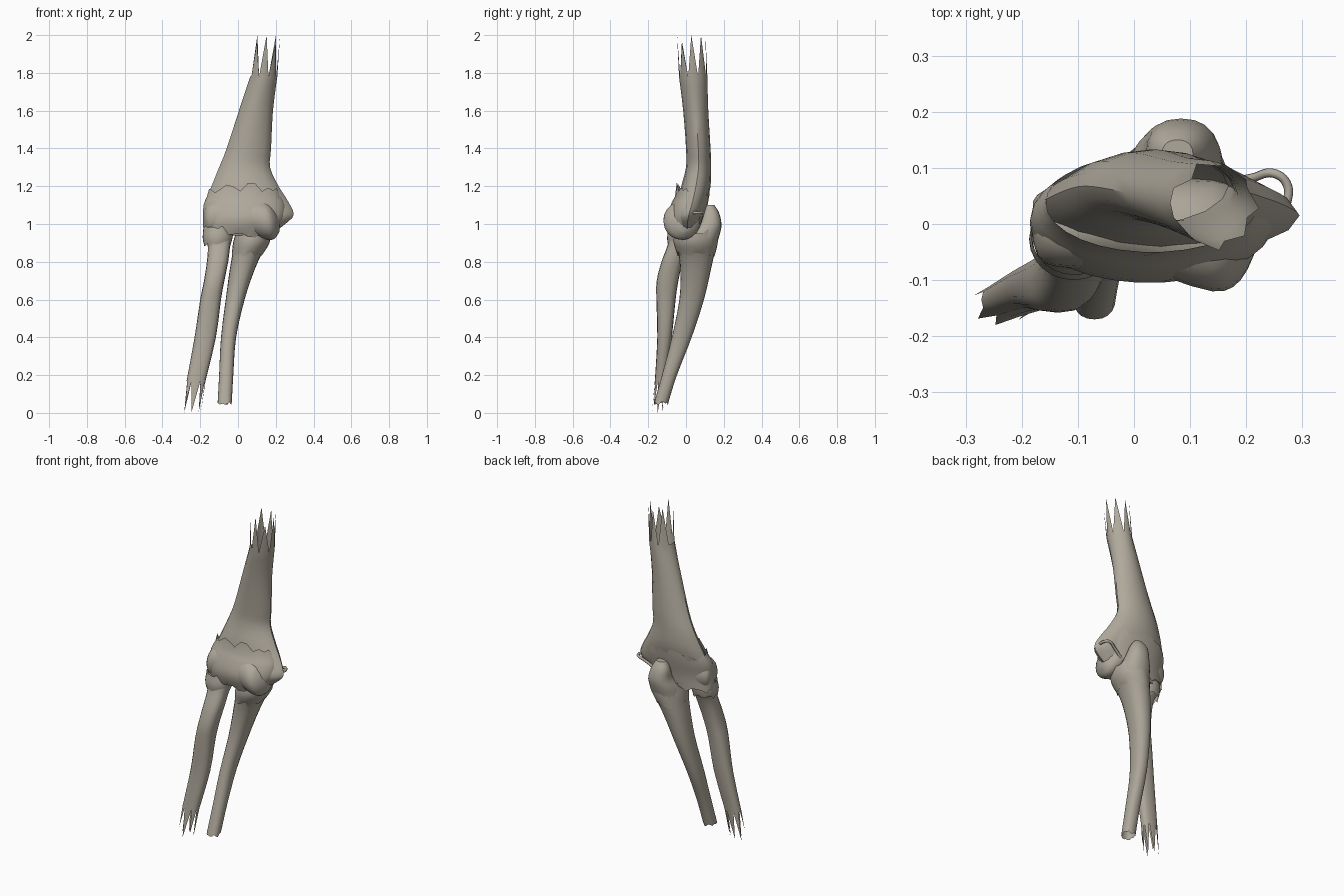
import bpy, bmesh, math, random
from mathutils import Vector

random.seed(4)
if "Cube" in bpy.data.objects:
    bpy.data.objects.remove(bpy.data.objects["Cube"], do_unlink=True)

bone = bpy.data.materials.new("bone grey")
bone.use_nodes = True
colour = (0.43, 0.395, 0.33, 1)
bone.diffuse_color = colour
bone.node_tree.nodes["Principled BSDF"].inputs["Base Color"].default_value = colour


def smooth_rings(rings, steps=3):
    """Fill in rings between the given ones along a smooth spline."""
    result = []
    last = len(rings) - 1
    for i in range(last):
        a, b = rings[max(i - 1, 0)], rings[i]
        c, d = rings[i + 1], rings[min(i + 2, last)]
        for s in range(steps):
            t = s / steps
            ring = []
            for j in range(len(b)):
                m, n = (c[j] - a[j]) / 2, (d[j] - b[j]) / 2
                k = c[j] - b[j]
                ring.append(b[j] + t * (m + t * (3 * k - 2 * m - n + t * (m + n - 2 * k))))
            result.append(ring)
    result.append(rings[last])
    return result


def shaped(value, pinch):
    """Squash a sine or cosine: over one is diamond-like, under one is boxy."""
    return math.copysign(abs(value) ** pinch, value)


def finish(obj):
    obj.data.materials.append(bone)
    bpy.ops.object.select_all(action='DESELECT')
    obj.select_set(True)
    bpy.context.view_layer.objects.active = obj
    bpy.ops.object.shade_smooth_by_angle(angle=math.radians(40))


def loft(name, rings, sides=20, pinch=1, sideways=False, caps=(False, False),
         tear=(0, 0), rise=0, spikes=None):
    """Skin rounded rings (height, x low, x high, y low, y high).
    sideways: rings run along x, with y and z limits.
    tear, rise: ragged ends, and a higher top edge at the front.
    spikes: (lean x, lean y, shortest, longest) for splinters."""
    bm = bmesh.new()
    rows = []
    rings = smooth_rings(rings)
    for r, (h, a0, a1, b0, b1) in enumerate(rings):
        row = []
        for i in range(sides):
            t = math.tau * i / sides
            a = (a0 + a1) / 2 + (a1 - a0) / 2 * shaped(math.cos(t), pinch)
            b = (b0 + b1) / 2 + (b1 - b0) / 2 * shaped(math.sin(t), pinch)
            ragged = 0
            if r == 0:
                ragged = tear[0] * random.uniform(-1, 1)
            elif r == len(rings) - 1:
                ragged = tear[1] * random.uniform(-1, 1) - rise * min(0, math.sin(t))
            co = (h, a, b) if sideways else (a, b, h + ragged)
            row.append(bm.verts.new(co))
        rows.append(row)
    for low, high in zip(rows, rows[1:]):
        for i in range(sides):
            j = (i + 1) % sides
            bm.faces.new((low[i], low[j], high[j], high[i]))
    if caps[0]:
        bm.faces.new(rows[0][::-1])
    if caps[1]:
        bm.faces.new(rows[-1])
    # long splinters on the broken end, with one missing
    if spikes:
        lean_x, lean_y, short, long = spikes
        end = rows[-1] if long > 0 else rows[0]
        for n, i in enumerate(range(0, sides, 2)):
            if n == sides // 4:
                continue
            a, b, c = end[i - 1], end[i], end[(i + 1) % sides]
            reach = long if n % 3 == 0 else random.uniform(short, long)
            part = reach / long
            tip = bm.verts.new(b.co + Vector((lean_x * part, lean_y * part, reach)))
            bm.faces.new((a, b, tip))
            bm.faces.new((b, c, tip))
    bmesh.ops.recalc_face_normals(bm, faces=bm.faces)
    mesh = bpy.data.meshes.new(name)
    bm.to_mesh(mesh)
    bm.free()
    obj = bpy.data.objects.new(name, mesh)
    bpy.context.collection.objects.link(obj)
    finish(obj)


# upper arm bone, ridged at the sides and flaring into the joint
loft("upper_arm_bone", [
    (.94, -.15, .17, -.04, .06),
    (1.0, -.175, .25, -.06, .075),
    (1.05, -.18, .295, -.06, .09),
    (1.12, -.17, .265, -.04, .11),
    (1.2, -.14, .215, -.025, .13),
    (1.3, -.1, .17, 0, .133),
    (1.4, -.06, .175, 0, .13),
    (1.6, .005, .185, -.015, .118),
    (1.78, .065, .208, -.037, .113),
], sides=16, pinch=1.1, caps=(True, False), spikes=(.015, -.01, .15, .22))

# rounded spool at the bottom of the upper arm bone
loft("joint_spool", [
    (-.18, -.03, .04, 1.0, 1.06),
    (-.16, -.07, .06, .95, 1.11),
    (-.08, -.08, .08, .94, 1.14),
    (.02, -.085, .08, .95, 1.13),
    (.14, -.12, .08, .92, 1.12),
    (.19, -.1, .06, .92, 1.08),
    (.22, -.04, .02, .96, 1.04),
], sideways=True, caps=(True, True))

# inner forearm bone with the elbow point at the back
loft("inner_forearm_bone", [
    (.05, -.108, -.033, -.17, -.095),
    (.2, -.1, -.025, -.127, -.048),
    (.4, -.09, -.01, -.075, .03),
    (.6, -.065, .035, -.035, .095),
    (.75, -.045, .085, -.03, .13),
    (.84, -.03, .125, -.04, .15),
    (.9, -.02, .16, -.05, .165),
    (.95, -.005, .16, .0, .18),
    (1.0, .018, .15, .06, .188),
    (1.06, .025, .13, .085, .175),
    (1.1, .05, .105, .1, .15),
], pinch=.88, caps=(False, True), tear=(.008, 0))

# outer forearm bone
loft("outer_forearm_bone", [
    (.17, -.272, -.172, -.165, -.105),
    (.4, -.23, -.117, -.152, -.075),
    (.6, -.2, -.09, -.157, -.055),
    (.7, -.18, -.072, -.155, -.04),
    (.8, -.165, -.052, -.13, -.018),
    (.88, -.16, -.042, -.1, .01),
    (.92, -.175, -.035, -.09, .03),
    (.97, -.17, -.035, -.08, .04),
], sides=16, pinch=.8, caps=(False, True), spikes=(-.025, -.015, -.1, -.17))

# torn sleeve of tissue around the joint
loft("joint_sleeve", [
    (.94, -.182, .18, -.08, .088),
    (1.02, -.185, .24, -.105, .098),
    (1.1, -.182, .25, -.082, .115),
    (1.16, -.157, .222, -.05, .125),
], sides=30, tear=(.012, .025), rise=.04)

# smaller sleeves around the heads of the forearm bones
loft("outer_head_sleeve", [
    (.89, -.18, -.04, -.095, .035),
    (.93, -.187, -.028, -.1, .045),
    (.98, -.183, -.028, -.09, .05),
], sides=24, tear=(.012, .01))
loft("inner_head_sleeve", [
    (.84, -.033, .13, -.046, .155),
    (.9, -.026, .167, -.065, .168),
    (.96, -.01, .172, -.06, .172),
], sides=24, tear=(.015, .012))

# thin looped cord from the inner bump to the back
path = [(.27, .025, 1.06), (.273, .07, 1.06), (.25, .09, 1.06),
        (.21, .082, 1.04), (.15, .07, 1.0)]
curve = bpy.data.curves.new("looped_cord", 'CURVE')
curve.dimensions = '3D'
curve.bevel_depth = .008
curve.bevel_resolution = 2
spline = curve.splines.new('BEZIER')
spline.bezier_points.add(len(path) - 1)
for point, co in zip(spline.bezier_points, path):
    point.co = co
    point.handle_left_type = point.handle_right_type = 'AUTO'
cord = bpy.data.objects.new("looped_cord", curve)
bpy.context.collection.objects.link(cord)
curve.materials.append(bone)
